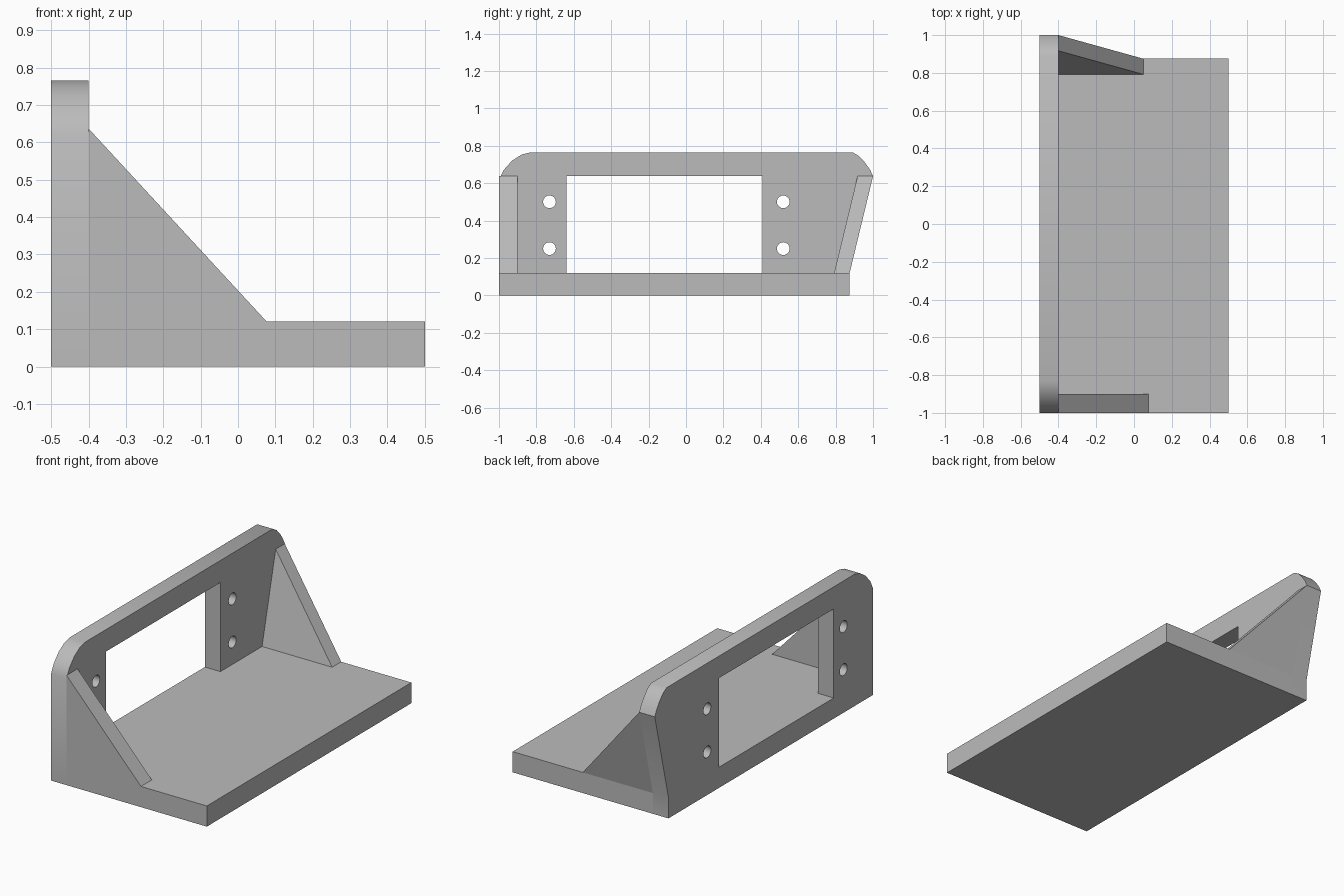
import bpy
import bmesh
from math import cos, sin, pi, radians
from mathutils import Vector

cube = bpy.data.objects.get("Cube")
if cube:
    bpy.data.objects.remove(cube, do_unlink=True)

grey = bpy.data.materials.new("plain grey")
grey.use_nodes = True
grey.diffuse_color = (0.5, 0.5, 0.5, 1)
grey.node_tree.nodes["Principled BSDF"].inputs["Base Color"].default_value = (0.5, 0.5, 0.5, 1)

THICK = 0.12             # floor thickness
BACK, FACE = -0.5, -0.4  # the two sides of the upright plate
RIB_TOP = 0.637


def loft(name, start, end):
    """Solid between two matching outlines."""
    bm = bmesh.new()
    a = [bm.verts.new(p) for p in start]
    b = [bm.verts.new(p) for p in end]
    bm.faces.new(a)
    bm.faces.new(b[::-1])
    for i in range(len(a)):
        j = (i + 1) % len(a)
        bm.faces.new((a[j], a[i], b[i], b[j]))
    bmesh.ops.recalc_face_normals(bm, faces=bm.faces)
    mesh = bpy.data.meshes.new(name)
    bm.to_mesh(mesh)
    bm.free()
    obj = bpy.data.objects.new(name, mesh)
    obj.data.materials.append(grey)
    bpy.context.collection.objects.link(obj)
    return obj


def slab(name, outline, x0, x1):
    """Outline in y and z, extruded along x."""
    return loft(name, [(x0, y, z) for y, z in outline], [(x1, y, z) for y, z in outline])


def box(y0, y1, z0, z1):
    return [(y0, z0), (y1, z0), (y1, z1), (y0, z1)]


def cut(target, cutter):
    mod = target.modifiers.new("cut", 'BOOLEAN')
    mod.operation = 'DIFFERENCE'
    mod.solver = 'EXACT'
    mod.object = cutter
    bpy.context.view_layer.objects.active = target
    bpy.ops.object.modifier_apply(modifier=mod.name)
    bpy.data.objects.remove(cutter, do_unlink=True)


# Floor
slab("floor_plate", box(-1, 0.875, 0, THICK), FACE, 0.5)

# Upright plate with rounded shoulders and one leaning end
outline = [(-1, 0), (0.875, 0), (0.875, THICK), (1, RIB_TOP),
           (0.985, 0.67), (0.957, 0.71), (0.925, 0.745), (0.89, 0.765),
           (-0.83, 0.765), (-0.88, 0.752), (-0.93, 0.72), (-0.975, 0.67), (-1, 0.62)]
plate = slab("upright_plate", outline, BACK, FACE)

# Window opening and four bolt holes
cut(plate, slab("window_cutter", box(-0.64, 0.41, THICK, RIB_TOP), -0.6, -0.3))
for y in (-0.73, 0.52):
    for z in (0.25, 0.5):
        ring = [(y + 0.034 * cos(2 * pi * i / 24), z + 0.034 * sin(2 * pi * i / 24))
                for i in range(24)]
        cut(plate, slab("hole_cutter", ring, -0.6, -0.3))

bpy.ops.object.select_all(action='DESELECT')
plate.select_set(True)
bpy.context.view_layer.objects.active = plate
bpy.ops.object.shade_smooth_by_angle(angle=radians(30))


def rib(name, foot_x, foot_y, top_y, width):
    """Triangular brace; width gives the offset to its inner face."""
    outer = [Vector((FACE, foot_y, THICK)), Vector((foot_x, foot_y, THICK)),
             Vector((FACE, top_y, RIB_TOP))]
    loft(name, outer, [p + Vector((0, width, 0)) for p in outer])


# Straight brace at the front, leaning brace at the rear
rib("front_brace", 0.077, -1, -1, 0.1)
rib("rear_brace", 0.05, 0.875, 1, -0.083)
